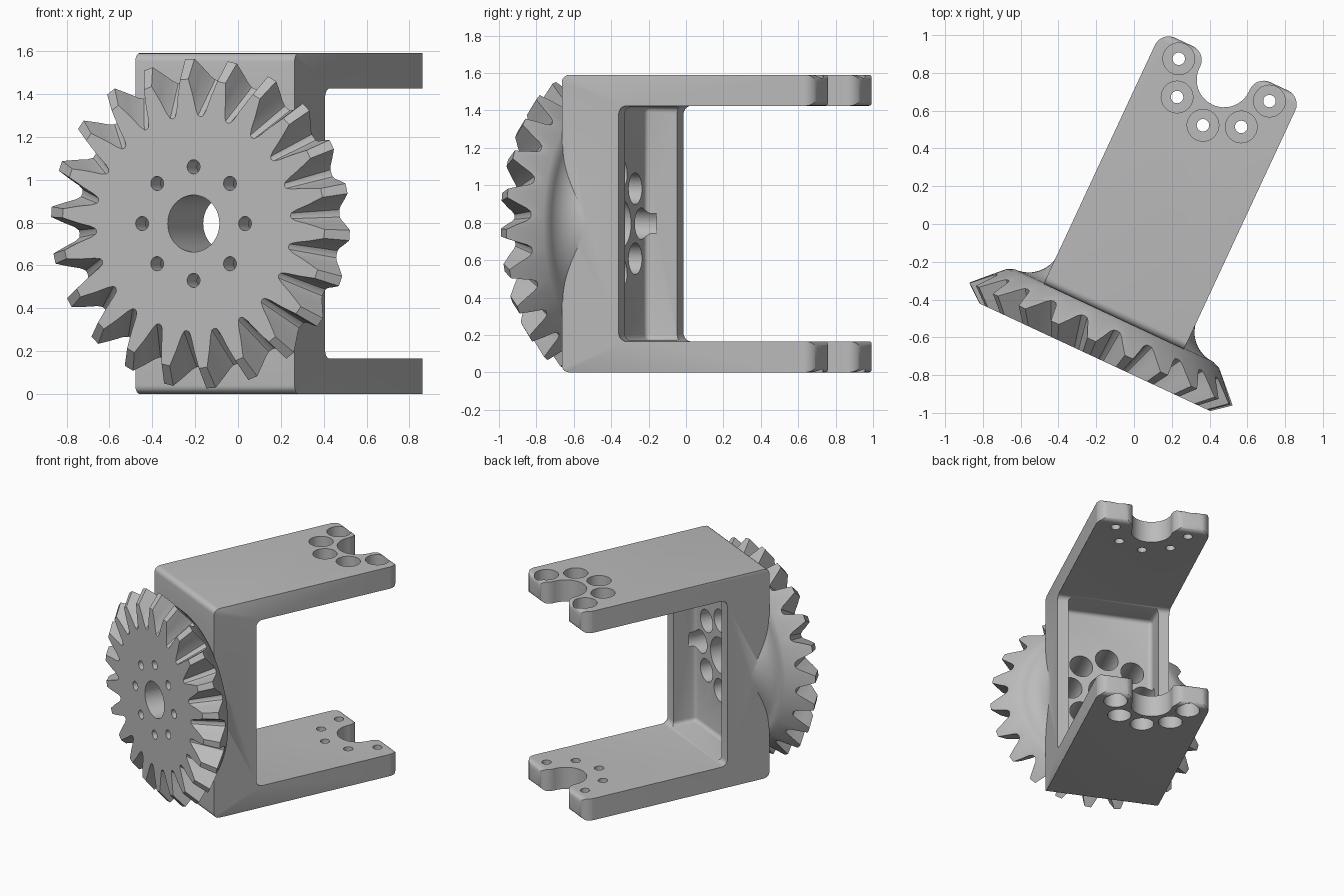
import bpy, bmesh
from math import sin, cos, pi, radians
from mathutils import Matrix, Vector

cube = bpy.data.objects.get("Cube")
if cube:
    bpy.data.objects.remove(cube, do_unlink=True)

# Main sizes: x across, y along the arms, z up
CX, CZ, HALF = 0.11, 0.795, 0.41
HEIGHT, ARM = 1.59, 0.165
FRONT, LIP, FLOOR, END = -0.49, -0.155, -0.335, 0.985
GEAR_FRONT, TEETH = -0.727, 22
BOLT_R, BORE_R, HEAD_R, PIN_R = 0.265, 0.133, 0.084, 0.033


def make_object(name, bm):
    bmesh.ops.recalc_face_normals(bm, faces=bm.faces)
    mesh = bpy.data.meshes.new(name)
    bm.to_mesh(mesh)
    bm.free()
    obj = bpy.data.objects.new(name, mesh)
    bpy.context.collection.objects.link(obj)
    return obj


def arc(cx, cy, r, start, end, steps):
    angles = [radians(start + (end - start) * i / steps) for i in range(steps + 1)]
    return [(cx + r * cos(a), cy + r * sin(a)) for a in angles]


def loft(bm, rings):
    """Skin a list of equal point rings and cap both ends."""
    rows = [[bm.verts.new(p) for p in ring] for ring in rings]
    n = len(rows[0])
    for a, b in zip(rows, rows[1:]):
        for i in range(n):
            j = (i + 1) % n
            bm.faces.new((a[i], a[j], b[j], b[i]))
    bm.faces.new(rows[0])
    bm.faces.new(rows[-1])


def turned(bm, origin, axis, profile, steps=40):
    """Add a turned solid; the profile holds (radius, distance along axis)."""
    turn = Vector((0, 0, 1)).rotation_difference(Vector(axis)).to_matrix()
    loft(bm, [[Vector(origin) + turn @ Vector((x, y, d))
               for x, y in arc(0, 0, r, 0, 360 - 360 / steps, steps - 1)]
              for r, d in profile])


def apply_modifier(obj, kind, **settings):
    mod = obj.modifiers.new(kind.lower(), kind)
    for key, value in settings.items():
        setattr(mod, key, value)
    bpy.context.view_layer.objects.active = obj
    bpy.ops.object.modifier_apply(modifier=mod.name)


def combine(obj, other, operation):
    apply_modifier(obj, 'BOOLEAN', object=other, operation=operation, solver='EXACT')
    bpy.data.objects.remove(other, do_unlink=True)


# Bracket: C-shaped side profile with rounded corners, extruded across
def rounded_c():
    r, top, inner = 0.04, HEIGHT, HEIGHT - ARM
    pts = arc(FRONT + r, r, r, 180, 270, 6)
    pts += arc(END - r, r, r, 270, 360, 6)
    pts += arc(END - r, ARM - r, r, 0, 90, 6)
    pts += arc(LIP + r, ARM + r, r, 270, 180, 6)
    pts += arc(LIP + r, inner - r, r, 180, 90, 6)
    pts += arc(END - r, inner + r, r, 270, 360, 6)
    pts += arc(END - r, top - r, r, 0, 90, 6)
    pts += arc(FRONT + r, top - r, r, 90, 180, 6)
    return pts


bm = bmesh.new()
loft(bm, [[(CX + s * HALF, y, z) for y, z in rounded_c()] for s in (-1, 1)])
side_edges = [e for e in bm.edges
              if abs(e.verts[0].co.x - e.verts[1].co.x) < 0.01
              and max(v.co.y for v in e.verts) > FRONT + 0.02]
bmesh.ops.bevel(bm, geom=side_edges, offset=0.025, segments=4, profile=0.5,
                affect='EDGES', clamp_overlap=True)
bracket = make_object("gear_bracket", bm)

# Fork ends: rounded prongs around a half-round notch
prong = 0.08
notch = 0.145
half_end = arc(HALF - prong, END - prong, prong, 0, 90, 8)
half_end += arc(notch + prong, END - prong, prong, 90, 180, 8)
half_end += arc(0, 0.893, notch, 0, -90, 12)
path = half_end + [(-x, y) for x, y in reversed(half_end[:-1])]
path += [(-HALF - 0.1, END - prong), (-HALF - 0.1, END + 0.1),
         (HALF + 0.1, END + 0.1), (HALF + 0.1, END - prong)]
bm = bmesh.new()
loft(bm, [[(CX + x, y, z) for x, y in path] for z in (-0.1, HEIGHT + 0.1)])
combine(bracket, make_object("fork_cutter", bm), 'DIFFERENCE')

# Bevel gear: tooth outline given as (fraction of pitch, tooth height)
flank = [(-0.5, 0), (-0.41, 0.03), (-0.33, 0.18), (-0.23, 0.55), (-0.11, 1)]
outline = flank + [(-f, h) for f, h in reversed(flank[1:])]
steps = [(2 * pi / TEETH * (t + 0.25 + f) + pi / 2, h)
         for t in range(TEETH) for f, h in outline]


def gear_ring(root, tip, y_root, y_tip):
    ring = []
    for a, h in steps:
        r = root + (tip - root) * h
        ring.append((CX + r * cos(a), y_root + (y_tip - y_root) * h, CZ + r * sin(a)))
    return ring


hub = [(0.62, -0.50)] + arc(0.58, -0.31, 0.174, 270, 180, 12)
bm = bmesh.new()
loft(bm, [gear_ring(0.50, 0.675, GEAR_FRONT, GEAR_FRONT),
          gear_ring(0.67, 0.77, -0.55, -0.65)]
     + [gear_ring(r, r, y, y) for r, y in hub])
combine(bracket, make_object("bevel_gear", bm), 'UNION')

# Pocket between the two side lips
bm = bmesh.new()
bmesh.ops.create_cube(bm, size=1)
size = (2 * (HALF - 0.08), 0.1 - FLOOR, HEIGHT - 2 * ARM - 0.01)
bmesh.ops.transform(bm, verts=bm.verts, matrix=Matrix.Translation(
    (CX, (0.1 + FLOOR) / 2, CZ)) @ Matrix.Diagonal((*size, 1)))
pocket = make_object("pocket_cutter", bm)
apply_modifier(pocket, 'BEVEL', width=0.03, segments=4)
combine(bracket, pocket, 'DIFFERENCE')

# Centre bore and stepped screw holes
bm = bmesh.new()
turned(bm, (CX, GEAR_FRONT - 0.1, CZ), (0, 1, 0), [(BORE_R, 0), (BORE_R, 0.6)], 56)
for i in range(8):
    a = i * pi / 4
    turned(bm, (CX + BOLT_R * cos(a), GEAR_FRONT, CZ + BOLT_R * sin(a)), (0, 1, 0),
           [(PIN_R, -0.1), (PIN_R, 0.11), (HEAD_R, 0.11), (HEAD_R, 0.45)])
for z, up in ((HEIGHT, -1), (0, 1)):
    for i in range(5):
        a = pi + i * pi / 4
        turned(bm, (CX + BOLT_R * cos(a), 0.893 + BOLT_R * sin(a), z), (0, 0, up),
               [(HEAD_R, -0.1), (HEAD_R, 0.11), (PIN_R, 0.11), (PIN_R, 0.25)])
combine(bracket, make_object("hole_cutter", bm), 'DIFFERENCE')

# Turn the part to its resting angle
bracket.data.transform(Matrix.Rotation(radians(-25), 4, 'Z'))

# Grey finish
grey = bpy.data.materials.new("plain grey")
grey.use_nodes = True
colour = (0.5, 0.5, 0.5, 1)
grey.diffuse_color = colour
grey.node_tree.nodes["Principled BSDF"].inputs["Base Color"].default_value = colour
bracket.data.materials.clear()
bracket.data.materials.append(grey)

bpy.ops.object.select_all(action='DESELECT')
bracket.select_set(True)
bpy.context.view_layer.objects.active = bracket
bpy.ops.object.shade_smooth_by_angle(angle=radians(30))
